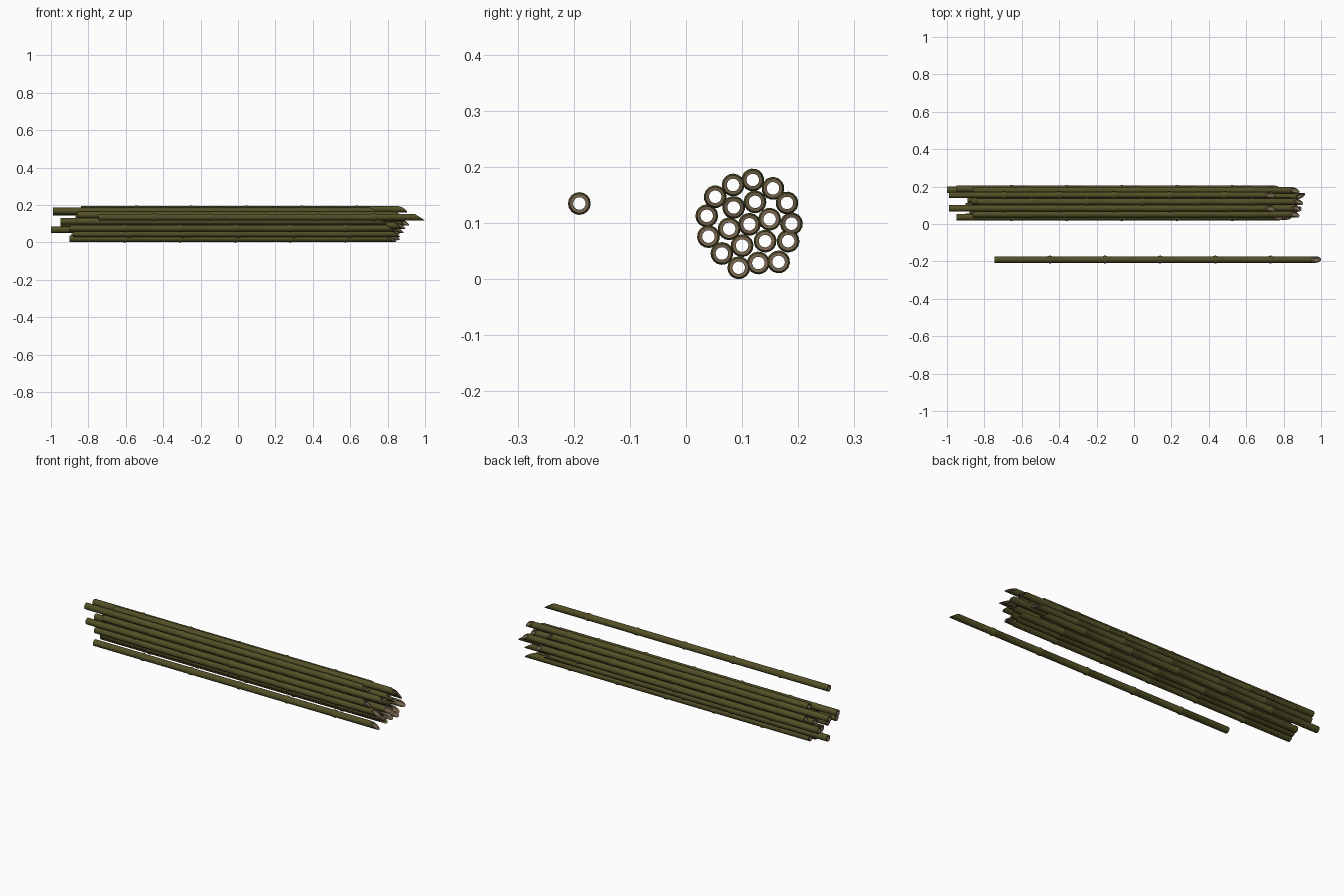
import bpy, bmesh, math, random
from mathutils import Matrix

if "Cube" in bpy.data.objects:
    bpy.data.objects.remove(bpy.data.objects["Cube"])

random.seed(4)
SIDES = 16
LENGTH = 1.745
R_OUT, R_NODE, R_IN = 0.0175, 0.0203, 0.0112
SLANT = 0.055           # length of the slanted cut at the +x end
NODE_STEP = 0.295


def material(name, rgb):
    m = bpy.data.materials.new(name)
    m.diffuse_color = (*rgb, 1.0)
    m.use_nodes = True
    m.node_tree.nodes["Principled BSDF"].inputs["Base Color"].default_value = m.diffuse_color
    return m


olive = material("olive_cane_skin", (0.085, 0.08, 0.02))
tan = material("brown_cut_wood", (0.18, 0.13, 0.075))


def build_pole(name):
    """Hollow cane along +x with swollen nodes, flat start and slanted tip."""
    # outer profile: (x, radius)
    profile = [(0.0, R_OUT)]
    for i in range(1, 6):
        x = i * NODE_STEP
        profile += [(x - 0.012, R_OUT), (x - 0.004, R_NODE),
                    (x + 0.004, R_NODE), (x + 0.012, R_OUT)]
    profile.append((LENGTH, R_OUT))
    # inner wall closes the loop
    profile += [(LENGTH, R_IN), (0.0, R_IN)]

    bm = bmesh.new()
    rings = []
    for x, r in profile:
        ring = []
        for s in range(SIDES):
            a = 2 * math.pi * s / SIDES
            y, z = r * math.cos(a), r * math.sin(a)
            px = x
            if x == LENGTH:     # slanted cut, tip at the bottom
                px -= SLANT * (z + R_OUT) / (2 * R_OUT)
            ring.append(bm.verts.new((px, y, z)))
        rings.append(ring)
    n = len(rings)
    for i in range(n):
        a, b = rings[i], rings[(i + 1) % n]
        for s in range(SIDES):
            t = (s + 1) % SIDES
            f = bm.faces.new((a[s], b[s], b[t], a[t]))
            f.material_index = 1 if i >= n - 3 else 0
            f.smooth = i not in (n - 3, n - 1)
    bmesh.ops.recalc_face_normals(bm, faces=bm.faces)
    # sharp rims at both cut ends
    for e in bm.edges:
        if len({f.smooth for f in e.link_faces}) > 1:
            e.smooth = False
    me = bpy.data.meshes.new(name)
    bm.to_mesh(me)
    bm.free()
    me.materials.append(olive)
    me.materials.append(tan)
    return me


pole_mesh = build_pole("cane_pole")


def place(name, x, y, z, roll):
    ob = bpy.data.objects.new(name, pole_mesh)
    ob.matrix_world = Matrix.Translation((x, y, z)) @ Matrix.Rotation(roll, 4, 'X')
    bpy.context.collection.objects.link(ob)


# single loose pole
place("loose_pole", 1.0 - LENGTH, -0.19, 0.135, 0.0)

# bundle: (start x, y, z)
bundle = [
    # outer ring
    (-0.99, 0.084, 0.168), (-0.84, 0.119, 0.177), (-0.99, 0.155, 0.162),
    (-0.86, 0.180, 0.136), (-0.95, 0.188, 0.099), (-1.00, 0.182, 0.068),
    (-0.88, 0.165, 0.031), (-0.89, 0.129, 0.029), (-0.90, 0.094, 0.0205),
    (-0.88, 0.064, 0.046), (-0.90, 0.040, 0.076), (-0.95, 0.037, 0.113),
    (-0.86, 0.052, 0.147),
    # inner ring
    (-0.85, 0.085, 0.128), (-0.87, 0.123, 0.138), (-0.83, 0.149, 0.107),
    (-0.86, 0.141, 0.068), (-0.88, 0.100, 0.060), (-0.85, 0.077, 0.090),
    # core
    (-0.87, 0.113, 0.098),
]
for i, (x, y, z) in enumerate(bundle):
    place(f"bundle_pole_{i + 1}", x, y, z, random.uniform(-0.8, 0.8))
